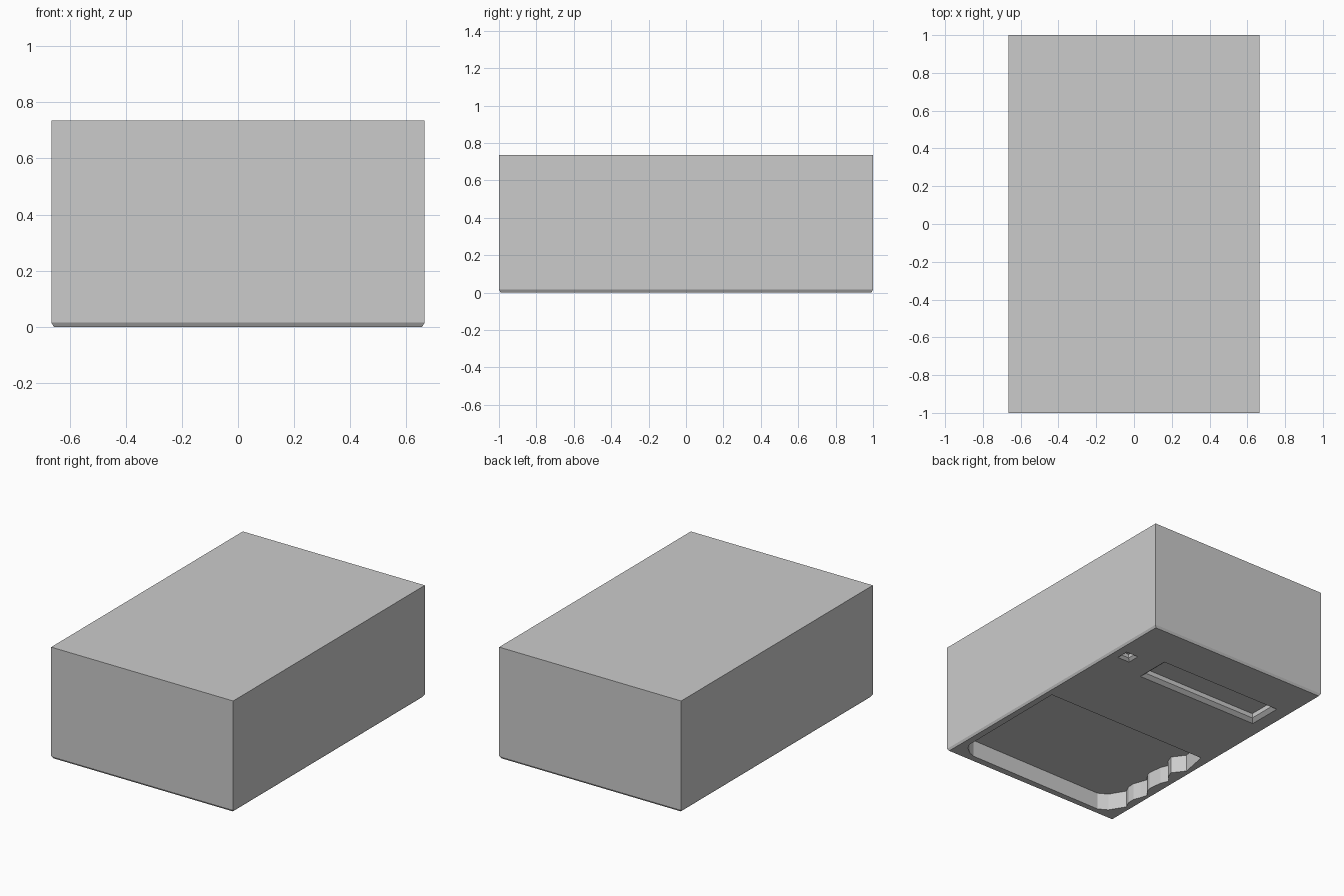
import bpy, bmesh

if "Cube" in bpy.data.objects:
    bpy.data.objects.remove(bpy.data.objects["Cube"])

W, L, H = 0.665, 1.0, 0.735


def loft(name, rings):
    """Closed solid through a stack of (outline, z) rings."""
    bm = bmesh.new()
    loops = [[bm.verts.new((x, y, z)) for x, y in pts] for pts, z in rings]
    n = len(loops[0])
    for a, b in zip(loops, loops[1:]):
        for i in range(n):
            j = (i + 1) % n
            bm.faces.new((a[i], a[j], b[j], b[i]))
    bm.faces.new(loops[0][::-1])
    bm.faces.new(loops[-1])
    bmesh.ops.recalc_face_normals(bm, faces=bm.faces)
    mesh = bpy.data.meshes.new(name)
    bm.to_mesh(mesh)
    bm.free()
    ob = bpy.data.objects.new(name, mesh)
    bpy.context.collection.objects.link(ob)
    return ob


def rect(x0, x1, y0, y1, inset=0.0):
    x0, x1, y0, y1 = x0 + inset, x1 - inset, y0 + inset, y1 - inset
    return [(x0, y0), (x1, y0), (x1, y1), (x0, y1)]


def bevelled_slot(name, x0, x1, y0, y1, inset, lip, depth):
    """Cutter for a rectangular pocket with a sloped lip."""
    outer = rect(x0, x1, y0, y1)
    inner = rect(x0, x1, y0, y1, inset)
    return loft(name, [(outer, -0.02), (outer, 0), (inner, lip), (inner, depth)])


# Main block with a thin chamfer around its underside
box = (-W, W, -L, L)
body = loft("body", [(rect(*box, 0.009), 0), (rect(*box), 0.015), (rect(*box), H)])

# Large recess underneath, with a scalloped edge on the -x side
outline = [
    (0.615, -0.055), (0.61, -0.85), (0.59, -0.89), (0.54, -0.93), (0.50, -0.945),
    (-0.504, -0.952), (-0.564, -0.918), (-0.605, -0.85), (-0.625, -0.817),
    (-0.602, -0.77), (-0.600, -0.72), (-0.618, -0.674), (-0.632, -0.627),
    (-0.598, -0.585), (-0.588, -0.551), (-0.599, -0.459), (-0.621, -0.408),
    (-0.585, -0.37), (-0.565, -0.32), (-0.625, -0.24), (-0.59, -0.06),
]
cutters = [
    loft("recess_cutter", [(outline, -0.02), (outline, 0.112)]),
    bevelled_slot("slot_cutter", -0.562, 0.343, 0.47, 0.70, 0.025, 0.02, 0.05),
    bevelled_slot("hole_cutter", 0.51, 0.60, 0.56, 0.645, 0.018, 0.015, 0.04),
]

# Cut the pockets into the block
bpy.context.view_layer.objects.active = body
for cutter in cutters:
    cutter.hide_render = True
    mod = body.modifiers.new(cutter.name, 'BOOLEAN')
    mod.operation = 'DIFFERENCE'
    mod.solver = 'EXACT'
    mod.object = cutter
    bpy.ops.object.modifier_apply(modifier=mod.name)
    bpy.data.objects.remove(cutter)
